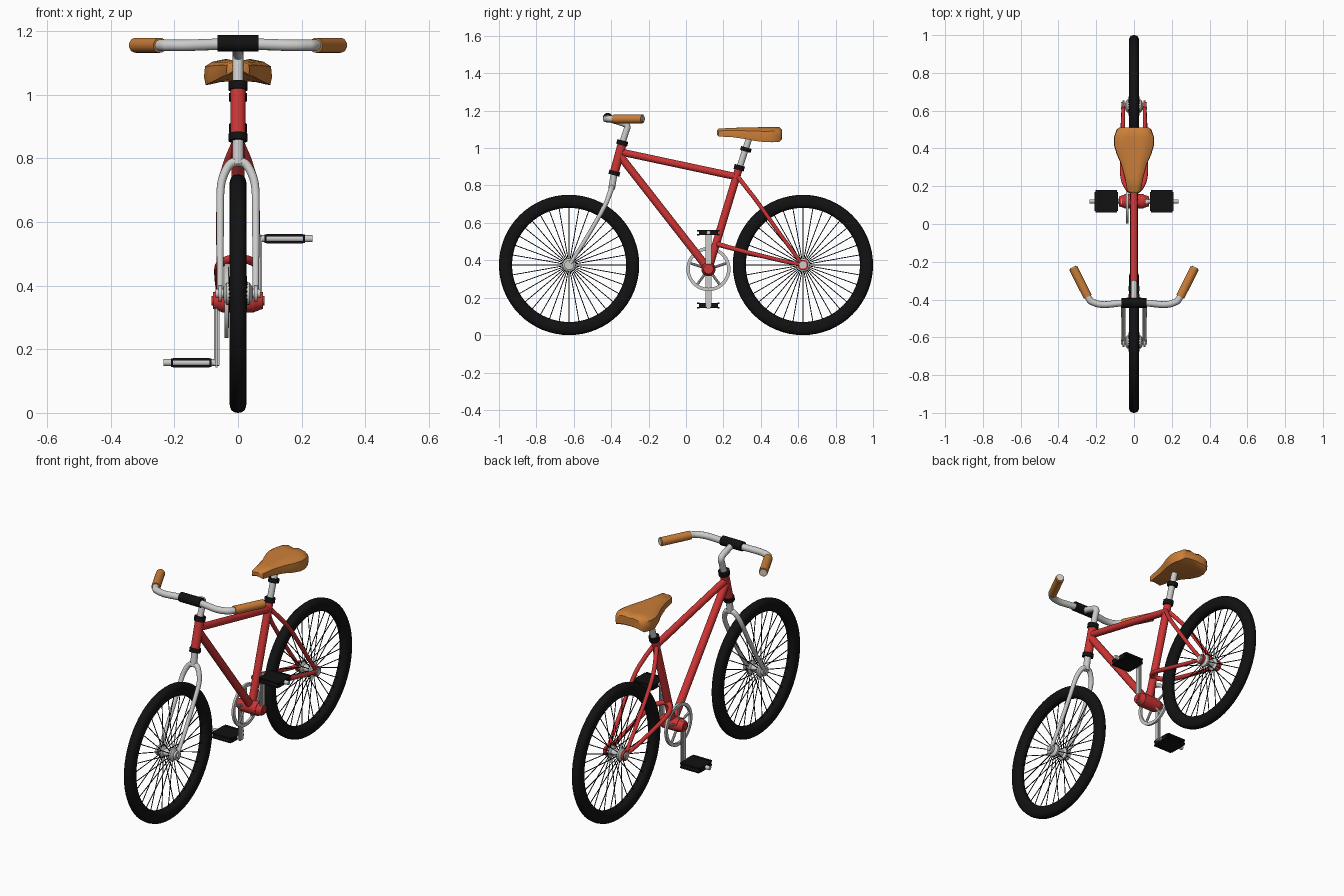
import bpy, bmesh, math
from mathutils import Vector, Matrix

if "Cube" in bpy.data.objects:
    bpy.data.objects.remove(bpy.data.objects["Cube"])


def material(name, rgb):
    m = bpy.data.materials.new(name)
    m.diffuse_color = (*rgb, 1)
    m.use_nodes = True
    m.node_tree.nodes["Principled BSDF"].inputs["Base Color"].default_value = m.diffuse_color
    return m


RED = material("frame red", (0.62, 0.035, 0.035))
TAN = material("leather tan", (0.60, 0.21, 0.04))
GREY = material("light metal", (0.60, 0.60, 0.59))
BLACK = material("rubber black", (0.006, 0.006, 0.006))


def finish(name, bm, mat):
    bmesh.ops.recalc_face_normals(bm, faces=bm.faces)
    me = bpy.data.meshes.new(name)
    bm.to_mesh(me)
    bm.free()
    me.materials.append(mat)
    ob = bpy.data.objects.new(name, me)
    bpy.context.collection.objects.link(ob)
    return ob


def add_rod(bm, a, b, r, r2=None, n=16):
    a, b = Vector(a), Vector(b)
    d = b - a
    m = Matrix.Translation((a + b) / 2) @ d.to_track_quat('Z', 'Y').to_matrix().to_4x4()
    bmesh.ops.create_cone(bm, cap_ends=True, segments=n, radius1=r,
                          radius2=r if r2 is None else r2, depth=d.length, matrix=m)


def rod(name, a, b, r, mat, r2=None, n=20):
    bm = bmesh.new()
    add_rod(bm, a, b, r, r2, n)
    return finish(name, bm, mat)


def box(name, center, size, mat, bevel=0):
    bm = bmesh.new()
    bmesh.ops.create_cube(bm, size=1, matrix=Matrix.Translation(center) @ Matrix.Diagonal((*size, 1)))
    if bevel:
        bmesh.ops.bevel(bm, geom=bm.edges[:], offset=bevel, segments=2, affect='EDGES')
    return finish(name, bm, mat)


def lathe(name, profile, center, mat, n=64, closed=True):
    """Revolve (x, radius) points around an axis parallel to x."""
    bm = bmesh.new()
    c = Vector(center)
    rings = [[bm.verts.new(c + Vector((x, r * math.cos(t), r * math.sin(t)))) for x, r in profile]
             for t in (2 * math.pi * i / n for i in range(n))]
    k = len(profile)
    for i in range(n):
        p, q = rings[i], rings[(i + 1) % n]
        for j in range(k if closed else k - 1):
            bm.faces.new((p[j], q[j], q[(j + 1) % k], p[(j + 1) % k]))
    if not closed:
        for j in (0, k - 1):
            bm.faces.new([ring[j] for ring in rings])
    return finish(name, bm, mat)


def tube(name, pts, r, mat, r_end=None, steps=6, n=14):
    """Round tube along a smooth path through the points."""
    P = [Vector(p) for p in pts]
    P = [2 * P[0] - P[1]] + P + [2 * P[-1] - P[-2]]
    path = []
    for i in range(1, len(P) - 2):
        a, b, c, d = P[i - 1:i + 3]
        for s in range(steps):
            t = s / steps
            path.append(0.5 * (2 * b + (c - a) * t + (2 * a - 5 * b + 4 * c - d) * t * t
                               + (3 * b - a - 3 * c + d) * t ** 3))
    path.append(P[-2])
    r_end = r if r_end is None else r_end
    bm = bmesh.new()
    rings, normal = [], None
    for i, p in enumerate(path):
        tan = (path[min(i + 1, len(path) - 1)] - path[max(i - 1, 0)]).normalized()
        normal = tan.orthogonal() if normal is None else normal - tan * normal.dot(tan)
        normal.normalize()
        side = tan.cross(normal)
        rad = r + (r_end - r) * i / (len(path) - 1)
        rings.append([bm.verts.new(p + rad * (normal * math.cos(a) + side * math.sin(a)))
                      for a in (2 * math.pi * j / n for j in range(n))])
    for p, q in zip(rings, rings[1:]):
        for j in range(n):
            bm.faces.new((p[j], p[(j + 1) % n], q[(j + 1) % n], q[j]))
    bm.faces.new(rings[0])
    bm.faces.new(rings[-1])
    return finish(name, bm, mat)


SIDES = (("left", -1), ("right", 1))
AXLE_Z = 0.375

# Wheels: tyre, spokes, hub and axle
for end, wy in (("front", -0.625), ("rear", 0.625)):
    c = Vector((0, wy, AXLE_Z))
    section = []
    for i in range(16):
        ca, sa = math.cos(i * math.pi / 8), math.sin(i * math.pi / 8)
        section.append((0.027 * math.copysign(abs(ca) ** 0.75, ca),
                        0.340 + 0.035 * math.copysign(abs(sa) ** 0.85, sa)))
    lathe(end + "_tyre", section, c, BLACK)
    bm = bmesh.new()
    for i in range(36):
        a = 2 * math.pi * i / 36
        d = Vector((0, math.cos(a), math.sin(a)))
        x = 0.028 if i % 2 else -0.028
        add_rod(bm, c + d * 0.025 + Vector((x, 0, 0)), c + d * 0.315, 0.0024, n=5)
    finish(end + "_spokes", bm, BLACK)
    lathe(end + "_hub", [(-0.046, 0.02), (-0.036, 0.035), (-0.026, 0.035), (-0.018, 0.02),
                         (0.018, 0.02), (0.026, 0.035), (0.036, 0.035), (0.046, 0.02)],
          c, GREY, 24, closed=False)
    rod(end + "_axle", c - Vector((0.07, 0, 0)), c + Vector((0.07, 0, 0)), 0.014, GREY)

# Front fork
rod("steerer", (0, -0.383, 0.87), (0, -0.398, 0.78), 0.018, GREY)
for side, s in SIDES:
    tube("fork_leg_" + side,
         [(0, -0.397, 0.79), (s * 0.025, -0.399, 0.782), (s * 0.046, -0.412, 0.745),
          (s * 0.055, -0.43, 0.70), (s * 0.056, -0.476, 0.615), (s * 0.056, -0.55, 0.49),
          (s * 0.056, -0.622, 0.378)], 0.015, GREY, 0.010)
    rod("fork_tip_" + side, (s * 0.05, -0.625, AXLE_Z), (s * 0.062, -0.625, AXLE_Z), 0.026, GREY)

# Main frame
BB = Vector((0, 0.12, 0.353))
rod("head_tube", (0, -0.386, 0.86), (0, -0.342, 1.02), 0.024, RED)
rod("top_tube", (0, -0.355, 0.98), (0, 0.278, 0.845), 0.019, RED)
rod("down_tube", (0, -0.358, 0.965), BB, 0.021, RED)
rod("seat_tube", BB, (0, 0.281, 0.885), 0.021, RED)
rod("lower_headset", (0, -0.386, 0.855), (0, -0.380, 0.877), 0.030, BLACK)
rod("upper_headset", (0, -0.344, 1.015), (0, -0.338, 1.04), 0.030, BLACK)

# Rear stays and dropouts
for side, s in SIDES:
    tube("seat_stay_" + side,
         [(s * 0.010, 0.278, 0.845), (s * 0.035, 0.325, 0.785), (s * 0.055, 0.39, 0.70),
          (s * 0.058, 0.51, 0.53), (s * 0.056, 0.622, 0.378)], 0.012, RED, 0.010)
    tube("chain_stay_" + side,
         [(0, 0.165, 0.487), (s * 0.035, 0.19, 0.48), (s * 0.06, 0.25, 0.463),
          (s * 0.063, 0.37, 0.432), (s * 0.06, 0.52, 0.396), (s * 0.056, 0.622, 0.375)],
         0.014, RED, 0.010)
    rod("dropout_" + side, (s * 0.05, 0.625, AXLE_Z), (s * 0.062, 0.625, AXLE_Z), 0.028, RED)
    rod("rear_nut_" + side, (s * 0.06, 0.625, AXLE_Z), (s * 0.068, 0.625, AXLE_Z), 0.02, GREY)

# Bottom bracket, cranks and pedals
X = Vector((1, 0, 0))
rod("bottom_bracket", BB - X * 0.05, BB + X * 0.05, 0.038, RED, n=28)
for side, s in SIDES:
    pz = BB.z + s * 0.195
    box("crank_" + side, (s * 0.067, BB.y, BB.z + s * 0.09), (0.018, 0.034, 0.24), GREY, 0.006)
    rod("crank_cap_" + side, BB + X * s * 0.05, BB + X * s * 0.079, 0.036, RED, 0.026)
    rod("crank_bolt_" + side, BB + X * s * 0.07, BB + X * s * 0.083, 0.015, RED)
    rod("pedal_axle_" + side, (s * 0.06, BB.y, pz), (s * 0.235, BB.y, pz), 0.011, GREY)
    for k in (-1, 1):
        box("pedal_plate_" + side, (s * 0.147, BB.y, pz + k * 0.010), (0.125, 0.10, 0.006), BLACK)
        box("pedal_end_" + side, (s * (0.147 + k * 0.060), BB.y, pz), (0.006, 0.10, 0.026), BLACK)
        for j in (-1, 1):
            box("pedal_grip_bar_" + side, (s * 0.147, BB.y + k * 0.054, pz + j * 0.011),
                (0.115, 0.012, 0.008), BLACK)

# Chainring on the left with five arms
lathe("chainring", [(-0.042, 0.100), (-0.042, 0.118), (-0.030, 0.118), (-0.030, 0.100)], BB, GREY, 48)
bm = bmesh.new()
for i in range(5):
    a = math.pi / 2 + 2 * math.pi * i / 5
    d = Vector((0, math.cos(a), math.sin(a)))
    add_rod(bm, BB - X * 0.036 + d * 0.03, BB - X * 0.036 + d * 0.106, 0.007, n=8)
finish("chainring_arms", bm, GREY)

# Stem and handlebar
tube("stem", [(0, -0.340, 1.03), (0, -0.322, 1.085), (0, -0.314, 1.115), (0, -0.335, 1.132),
              (0, -0.42, 1.158)], 0.017, GREY)
rod("bar_clamp", (-0.065, -0.418, 1.162), (0.065, -0.418, 1.162), 0.026, BLACK, n=24)
GRIP_A, GRIP_B = Vector((0.245, -0.385, 1.156)), Vector((0.322, -0.232, 1.156))
bar = [(0.0, -0.418, 1.160), (0.07, -0.419, 1.159), (0.16, -0.427, 1.156), (0.215, -0.415, 1.156),
       GRIP_A, GRIP_B + Vector((0.002, 0.004, 0))]
for side, s in SIDES:
    flip = Vector((s, 1, 1))
    tube("handlebar_" + side, [Vector(p) * flip for p in bar], 0.018, GREY)
    rod("grip_" + side, GRIP_A * flip, GRIP_B * flip, 0.0235, TAN)

# Seat post with collars
rod("seat_post", (0, 0.275, 0.86), (0, 0.338, 1.055), 0.017, GREY)
rod("seat_collar", (0, 0.281, 0.882), (0, 0.288, 0.908), 0.028, BLACK)
rod("saddle_clamp", (0, 0.317, 0.982), (0, 0.323, 1.003), 0.029, BLACK)

# Saddle: sections of (y, half width, bottom z, top z)
stations = [(0.165, 0.022, 1.072, 1.096), (0.175, 0.036, 1.062, 1.104), (0.25, 0.050, 1.058, 1.108),
            (0.32, 0.070, 1.048, 1.110), (0.37, 0.092, 1.038, 1.111), (0.42, 0.107, 1.032, 1.112),
            (0.46, 0.106, 1.031, 1.113), (0.50, 0.092, 1.033, 1.112), (0.512, 0.076, 1.045, 1.100)]
half = [(0, 0.90), (0.35, 1.0), (0.75, 0.90), (0.97, 0.72), (1.0, 0.30), (0.95, 0.0), (0.5, 0.12), (0, 0.15)]
outline = half + [(-u, v) for u, v in half[-2:0:-1]]
bm = bmesh.new()
rings = [[bm.verts.new((u * w, y, lo + v * (hi - lo))) for u, v in outline] for y, w, lo, hi in stations]
n = len(outline)
for p, q in zip(rings, rings[1:]):
    for j in range(n):
        bm.faces.new((p[j], p[(j + 1) % n], q[(j + 1) % n], q[j]))
bm.faces.new(rings[0])
bm.faces.new(rings[-1])
finish("saddle", bm, TAN)

# Smooth shading with sharp edges kept
bpy.ops.object.select_all(action='SELECT')
bpy.context.view_layer.objects.active = bpy.data.objects["saddle"]
bpy.ops.object.shade_smooth_by_angle(angle=math.radians(40))
